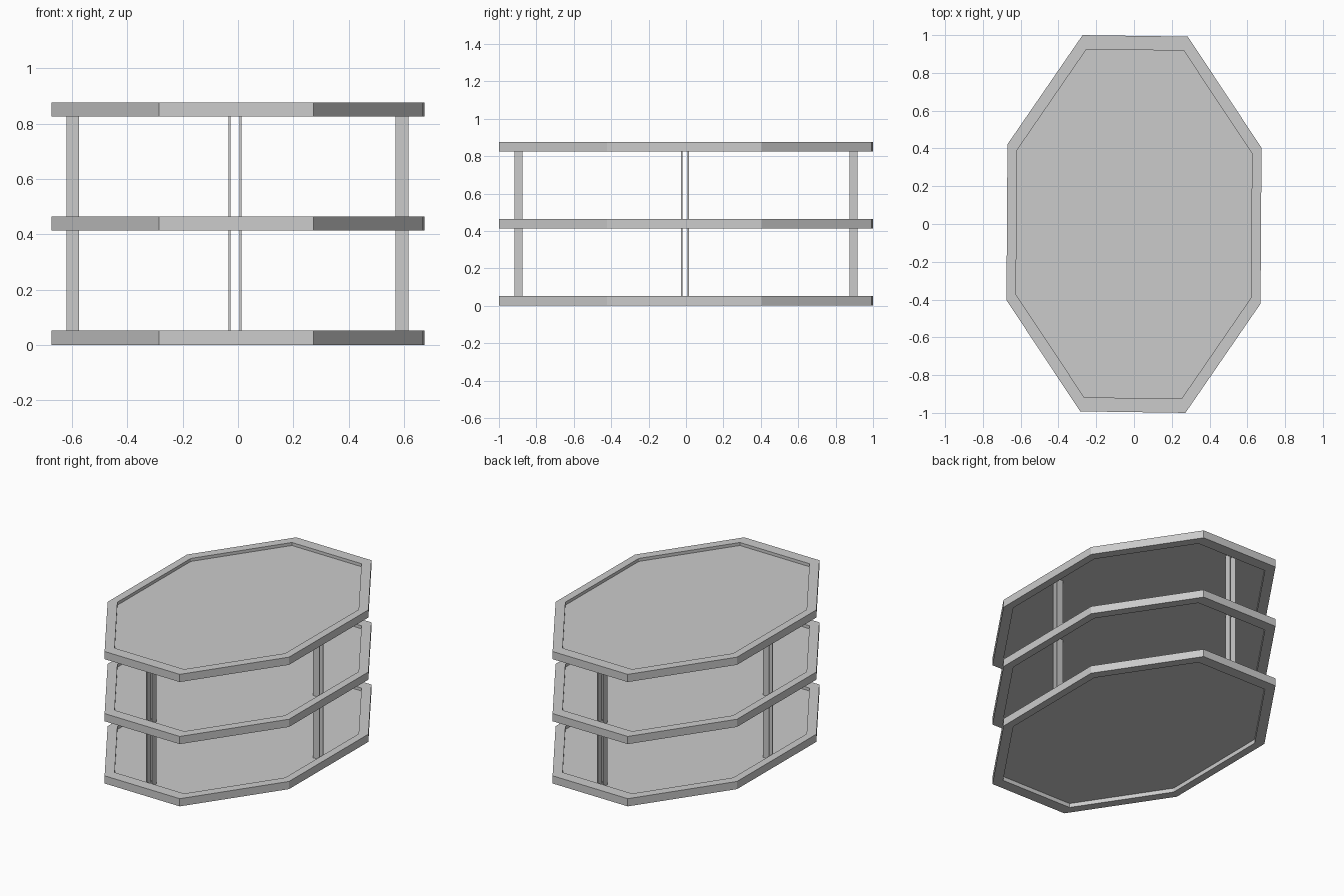
import bpy, bmesh, math

if "Cube" in bpy.data.objects:
    bpy.data.objects.remove(bpy.data.objects["Cube"])

RX, RY, TWIST = 0.728, 1.078, -0.0095
INNER = 0.925            # inner edge of rim as a fraction of the outer edge
RIM_H = 0.051
LEVELS = {"bottom": 0.0, "middle": 0.413, "top": 0.825}
PANEL_Z, PANEL_T = 0.027, 0.004


def octagon(scale, z):
    pts = []
    for i in range(8):
        a = math.radians(22.5 + 45 * i) + TWIST
        pts.append((RX * scale * math.cos(a), RY * scale * math.sin(a), z))
    return pts


def finish(name, bm):
    bmesh.ops.recalc_face_normals(bm, faces=bm.faces[:])
    mesh = bpy.data.meshes.new(name)
    bm.to_mesh(mesh)
    bm.free()
    ob = bpy.data.objects.new(name, mesh)
    bpy.context.collection.objects.link(ob)
    return ob


def rim(name, z):
    bm = bmesh.new()
    loops = [[bm.verts.new(p) for p in octagon(s, h)]
             for s, h in ((1, z), (1, z + RIM_H), (INNER, z + RIM_H), (INNER, z))]
    for k in range(4):
        a, b = loops[k], loops[(k + 1) % 4]
        for i in range(8):
            j = (i + 1) % 8
            bm.faces.new((a[i], a[j], b[j], b[i]))
    return finish(name, bm)


def panel(name, z):
    bm = bmesh.new()
    low = [bm.verts.new(p) for p in octagon(INNER, z)]
    high = [bm.verts.new(p) for p in octagon(INNER, z + PANEL_T)]
    bm.faces.new(low)
    bm.faces.new(high)
    for i in range(8):
        j = (i + 1) % 8
        bm.faces.new((low[i], low[j], high[j], high[i]))
    return finish(name, bm)


def strip(name, x0, x1, y0, y1):
    z0, z1 = PANEL_Z + PANEL_T, LEVELS["top"] + PANEL_Z
    bm = bmesh.new()
    bmesh.ops.create_cube(bm, size=1)
    bmesh.ops.scale(bm, vec=(x1 - x0, y1 - y0, z1 - z0), verts=bm.verts)
    bmesh.ops.translate(bm, vec=((x0 + x1) / 2, (y0 + y1) / 2, (z0 + z1) / 2),
                        verts=bm.verts)
    return finish(name, bm)


# three octagonal trays: raised rim around a thin recessed panel
for level, z in LEVELS.items():
    rim(level + "_tray_rim", z)
    panel(level + "_tray_panel", z + PANEL_Z)

# posts: a pair of thin strips at the middle of each of the four main sides
for i, x in enumerate((-0.034, 0.006)):
    strip(f"front_post_strip_{i}", x, x + 0.007, -0.918, -0.875)
    strip(f"back_post_strip_{i}", x, x + 0.007, 0.873, 0.916)
for i, y in enumerate((-0.027, 0.008)):
    strip(f"left_post_strip_{i}", -0.62, -0.575, y, y + 0.007)
    strip(f"right_post_strip_{i}", 0.57, 0.617, y, y + 0.007)
